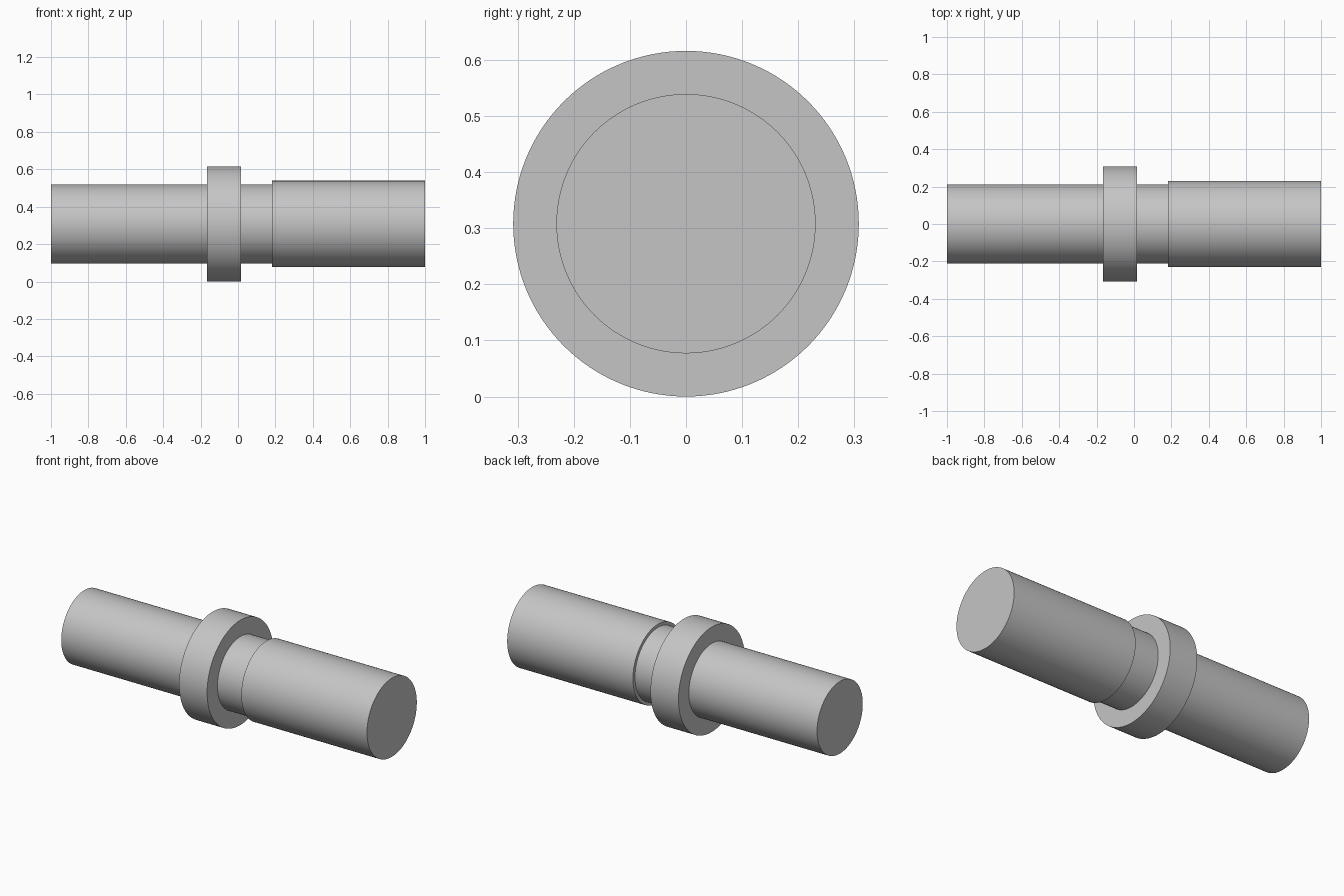
import bpy
import bmesh
import math
from mathutils import Vector, Matrix

cube = bpy.data.objects.get("Cube")
if cube:
    bpy.data.objects.remove(cube, do_unlink=True)

SEGMENTS = 128
SHAFT_R, COLLAR_R, SLEEVE_R = 0.212, 0.308, 0.231
COLLAR_START, COLLAR_END, SLEEVE_START = -0.167, 0.015, 0.183

# Plain grey metal
steel = bpy.data.materials.new("grey_steel")
steel.use_nodes = True
grey = (0.56, 0.56, 0.56, 1)
steel.diffuse_color = grey
steel.node_tree.nodes["Principled BSDF"].inputs["Base Color"].default_value = grey


def turned_part(name, profile):
    """Revolve (x, radius) points about the x axis and close both ends."""
    bm = bmesh.new()
    rings = []
    for x, radius in profile:
        ring = []
        for i in range(SEGMENTS):
            a = math.tau * i / SEGMENTS
            ring.append(bm.verts.new((x, radius * math.cos(a), radius * math.sin(a))))
        rings.append(ring)
    for low, high in zip(rings, rings[1:]):
        for i in range(SEGMENTS):
            j = (i + 1) % SEGMENTS
            bm.faces.new((low[i], low[j], high[j], high[i]))
    bm.faces.new(rings[0])
    bm.faces.new(rings[-1])
    bmesh.ops.recalc_face_normals(bm, faces=bm.faces)
    mesh = bpy.data.meshes.new(name)
    bm.to_mesh(mesh)
    bm.free()
    mesh.materials.append(steel)
    obj = bpy.data.objects.new(name, mesh)
    bpy.context.collection.objects.link(obj)
    obj.location.z = COLLAR_R
    bpy.ops.object.select_all(action='DESELECT')
    obj.select_set(True)
    bpy.context.view_layer.objects.active = obj
    bpy.ops.object.shade_smooth_by_angle(angle=math.radians(30))
    return obj


# One solid turned pin: narrow shaft, raised collar, neck, thicker end
turned_part("stepped_shaft", [
    (-1, SHAFT_R), (COLLAR_START, SHAFT_R),
    (COLLAR_START, COLLAR_R), (COLLAR_END, COLLAR_R),
    (COLLAR_END, SHAFT_R), (SLEEVE_START, SHAFT_R),
    (SLEEVE_START, SLEEVE_R), (1, SLEEVE_R),
])
